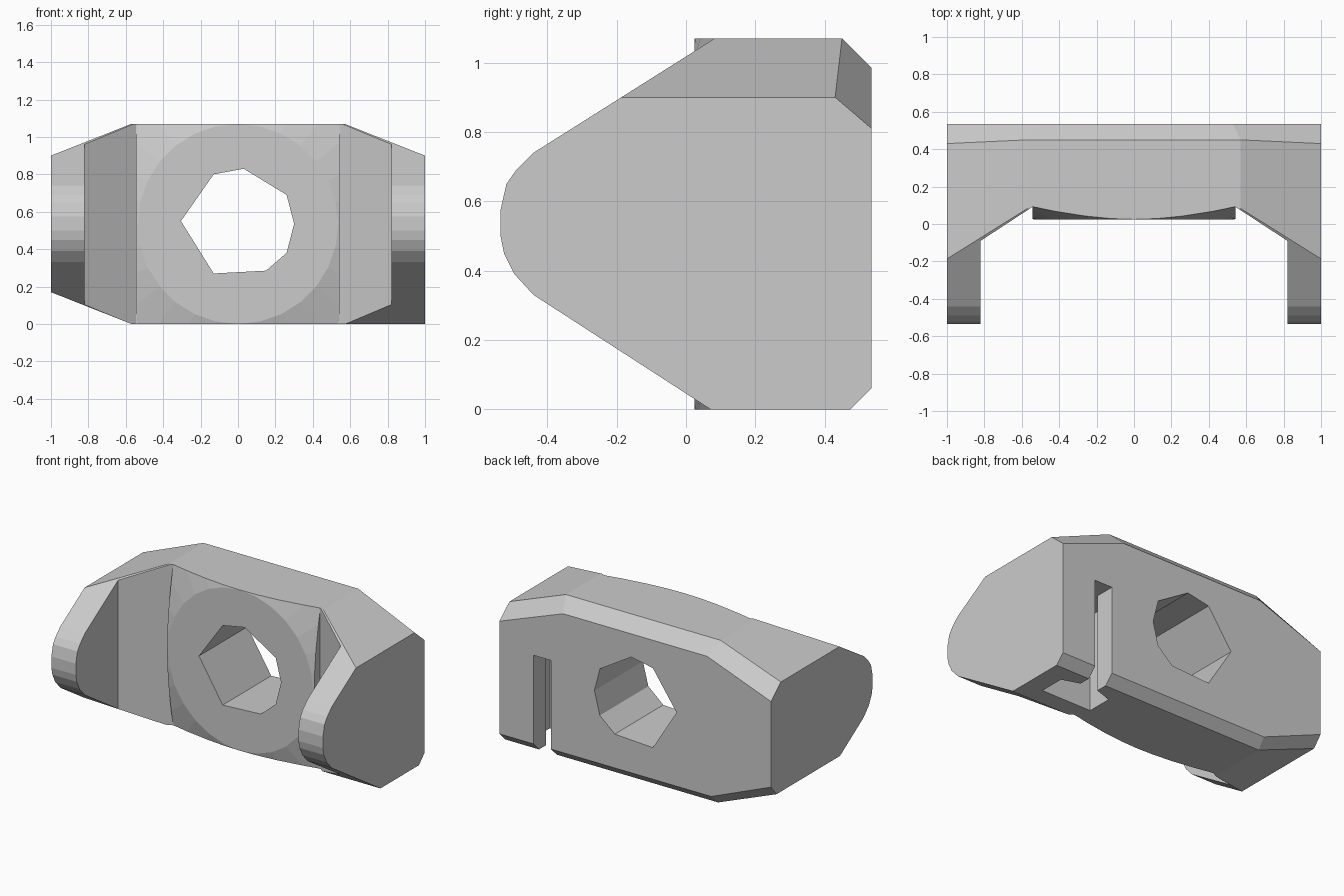
import bpy, bmesh
from mathutils import Vector

if "Cube" in bpy.data.objects:
    bpy.data.objects.remove(bpy.data.objects["Cube"])


def loft(name, ring_a, ring_b):
    """Closed solid between two matching rings of 3D points."""
    bm = bmesh.new()
    a = [bm.verts.new(p) for p in ring_a]
    b = [bm.verts.new(p) for p in ring_b]
    n = len(a)
    bm.faces.new(a)
    bm.faces.new(b[::-1])
    for i in range(n):
        j = (i + 1) % n
        bm.faces.new((a[i], b[i], b[j], a[j]))
    bmesh.ops.recalc_face_normals(bm, faces=bm.faces)
    me = bpy.data.meshes.new(name)
    bm.to_mesh(me)
    bm.free()
    ob = bpy.data.objects.new(name, me)
    bpy.context.collection.objects.link(ob)
    return ob


def prism(name, pts, axis, lo, hi):
    """Extrude a 2D profile along one axis."""
    def ring(t):
        out = []
        for u, v in pts:
            p = [u, v]
            p.insert(axis, t)
            out.append(Vector(p))
        return out
    return loft(name, ring(lo), ring(hi))


def box(name, x0, x1, y0, y1, z0, z1):
    return prism(name, [(x0, y0), (x1, y0), (x1, y1), (x0, y1)], 2, z0, z1)


def combine(target, tool, operation):
    mod = target.modifiers.new(operation.lower(), 'BOOLEAN')
    mod.operation = operation
    mod.solver = 'EXACT'
    mod.object = tool
    bpy.context.view_layer.objects.active = target
    bpy.ops.object.modifier_apply(modifier=mod.name)
    bpy.data.objects.remove(tool)


# Bracket body: U-shaped plan
half = [(1.1, -0.7), (0.82, -0.7), (0.82, -0.09), (0.545, 0.09)]
plan = [(1.1, 0.7)] + half + [(-x, y) for x, y in half[::-1]] + [(-1.1, 0.7)]
body = prism("bracket_body", plan, 2, -0.4, 1.5)

# Side outline with rounded arm noses
side = [(0.7, 1.27), (0.4, 1.27), (-0.44, 0.74), (-0.49, 0.69), (-0.518, 0.65),
        (-0.535, 0.575), (-0.535, 0.5), (-0.525, 0.45), (-0.495, 0.39),
        (-0.44, 0.33), (0.4, -0.213), (0.7, -0.213)]
combine(body, prism("side_outline", side, 0, -1.3, 1.3), 'INTERSECT')

# Round raised pad around the hole, sloping back towards its corners
bpy.ops.mesh.primitive_cone_add(vertices=28, radius1=1.474, radius2=0.535,
                                depth=0.275, location=(0, 0.1625, 0.535),
                                rotation=(1.5707963, 0, 0))
pad = bpy.context.object
pad.name = "round_pad"
combine(pad, box("pad_limit", -0.542, 0.542, -0.2, 0.29, -0.15, 1.22), 'INTERSECT')
combine(body, pad, 'UNION')

# Front outline (square lower right corner) with chamfered back edges
front = [(-1, 0.17), (-0.57, 0), (1, 0), (1, 0.9), (0.57, 1.07), (-0.57, 1.07), (-1, 0.9)]
back = [(-1, 0.24), (-0.56, 0.06), (1, 0.06), (1, 0.81), (0.53, 0.985), (-0.53, 0.985), (-1, 0.81)]
step = [0.475, 0.475, 0.475, 0.43, 0.45, 0.45, 0.43]
outline = prism("front_outline", front, 1, -0.8, 0.45)
bm = bmesh.new()
bm.from_mesh(outline.data)
bm.verts.ensure_lookup_table()
rear = [bm.verts[len(front) + i] for i in range(len(front))]
for v, y in zip(rear, step):
    v.co.y = y
bmesh.ops.delete(bm, geom=[f for f in bm.faces if all(v in rear for v in f.verts)],
                 context='FACES_ONLY')
end = [bm.verts.new((x, 0.535, z)) for x, z in back]
for i in range(len(end)):
    j = (i + 1) % len(end)
    bm.faces.new((rear[i], end[i], end[j], rear[j]))
bm.faces.new(end)
bmesh.ops.recalc_face_normals(bm, faces=bm.faces)
bm.to_mesh(outline.data)
bm.free()
combine(body, outline, 'INTERSECT')

# Coarse round through hole
hole = [(-0.305, 0.55), (-0.13, 0.8), (0.03, 0.83), (0.26, 0.69), (0.3, 0.535),
        (0.26, 0.38), (0.15, 0.285), (-0.13, 0.27)]
combine(body, prism("hole_cutter", hole, 1, -0.5, 0.9), 'DIFFERENCE')

# T-slot open at the back and underside
tee = [(0.62, 0.7), (0.62, 0.4), (0.5, 0.36), (0.5, 0.19),
       (0.87, 0.19), (0.87, 0.36), (0.75, 0.4), (0.75, 0.7)]
combine(body, prism("slot_cutter", tee, 2, -0.2, 0.65), 'DIFFERENCE')
